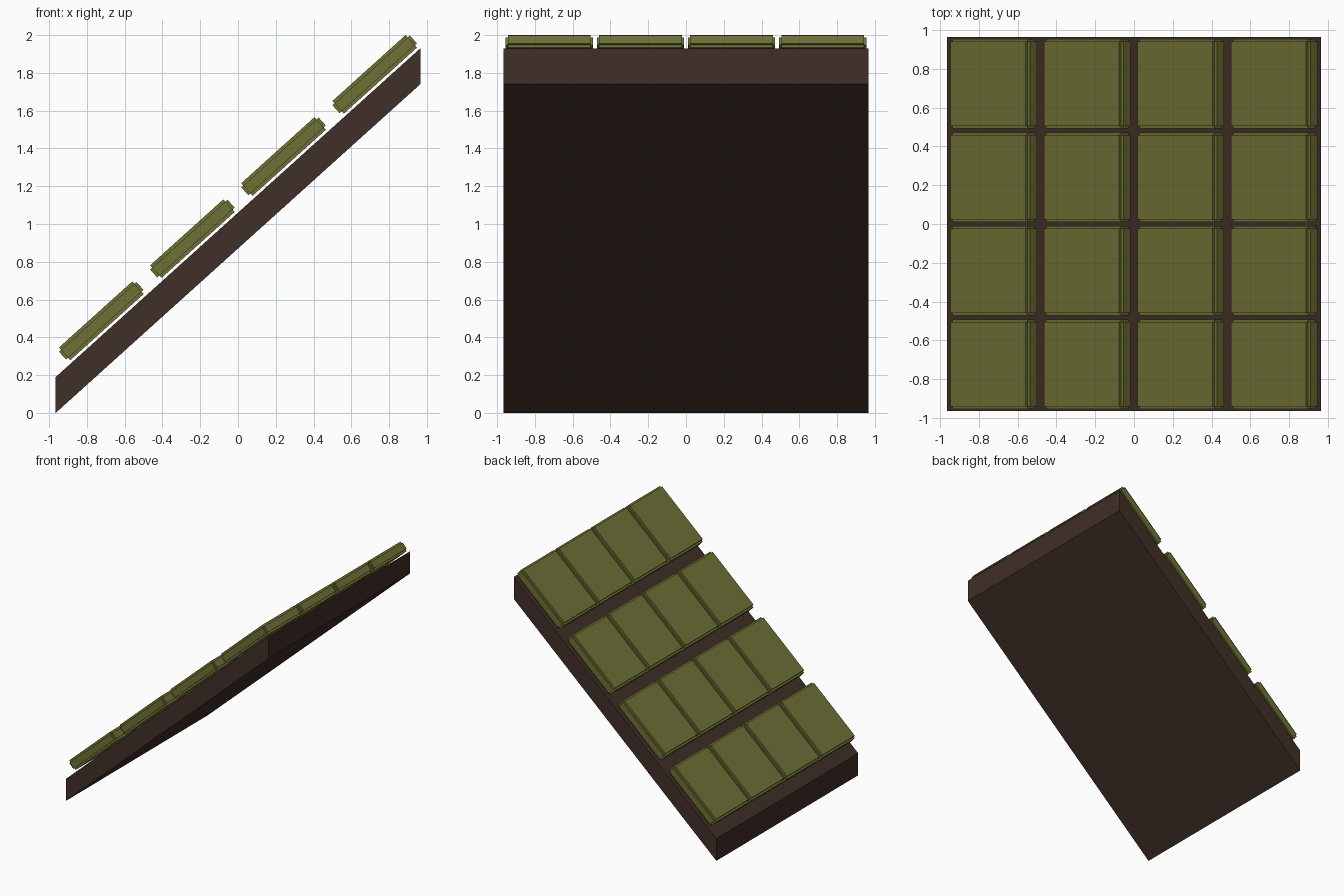
import bpy, bmesh, math
from mathutils import Matrix, Vector

if "Cube" in bpy.data.objects:
    bpy.data.objects.remove(bpy.data.objects["Cube"])


def material(name, rgb):
    m = bpy.data.materials.new(name)
    m.diffuse_color = (*rgb, 1)
    m.use_nodes = True
    m.node_tree.nodes["Principled BSDF"].inputs["Base Color"].default_value = m.diffuse_color
    return m


brown = material("dark brown", (0.051, 0.028, 0.020))
olive = material("olive green", (0.156, 0.166, 0.036))

HALF, RISE, THICK = 0.965, 1.74, 0.19
SLOPE = math.atan2(RISE, 2 * HALF)


def add_object(name, bm, mat):
    bmesh.ops.recalc_face_normals(bm, faces=bm.faces)
    me = bpy.data.meshes.new(name)
    bm.to_mesh(me)
    bm.free()
    me.materials.append(mat)
    ob = bpy.data.objects.new(name, me)
    bpy.context.collection.objects.link(ob)
    return ob


# Sloping deck: parallelogram profile extruded along y
bm = bmesh.new()
profile = [(-HALF, 0), (HALF, RISE), (HALF, RISE + THICK), (-HALF, THICK)]
face = bm.faces.new([bm.verts.new((x, -HALF, z)) for x, z in profile])
ext = bmesh.ops.extrude_face_region(bm, geom=[face])
bmesh.ops.translate(bm, vec=(0, 2 * HALF, 0),
                    verts=[v for v in ext["geom"] if isinstance(v, bmesh.types.BMVert)])
add_object("sloping_deck", bm, brown)


# Roof tile: three crossed boxes, each longest along one axis (stepped edges)
def tile(name, centre):
    bm = bmesh.new()
    short = (0.522, 0.438, 0.056)
    full = (0.552, 0.462, 0.090)
    for axis in range(3):
        size = [full[i] if i == axis else short[i] for i in range(3)]
        bmesh.ops.create_cube(bm, size=1, matrix=Matrix.Diagonal((*size, 1)))
    ob = add_object(name, bm, olive)
    ob.location = centre
    ob.rotation_euler = (0, -SLOPE, 0)


# Four by four grid of tiles following the slope
PITCH = 0.4825
for col in range(4):
    for row in range(4):
        x = (col - 1.5) * PITCH
        y = (row - 1.5) * PITCH
        z = 1.14 + x * RISE / (2 * HALF)
        tile(f"roof_tile_{col + 1}_{row + 1}", Vector((x, y, z)))
